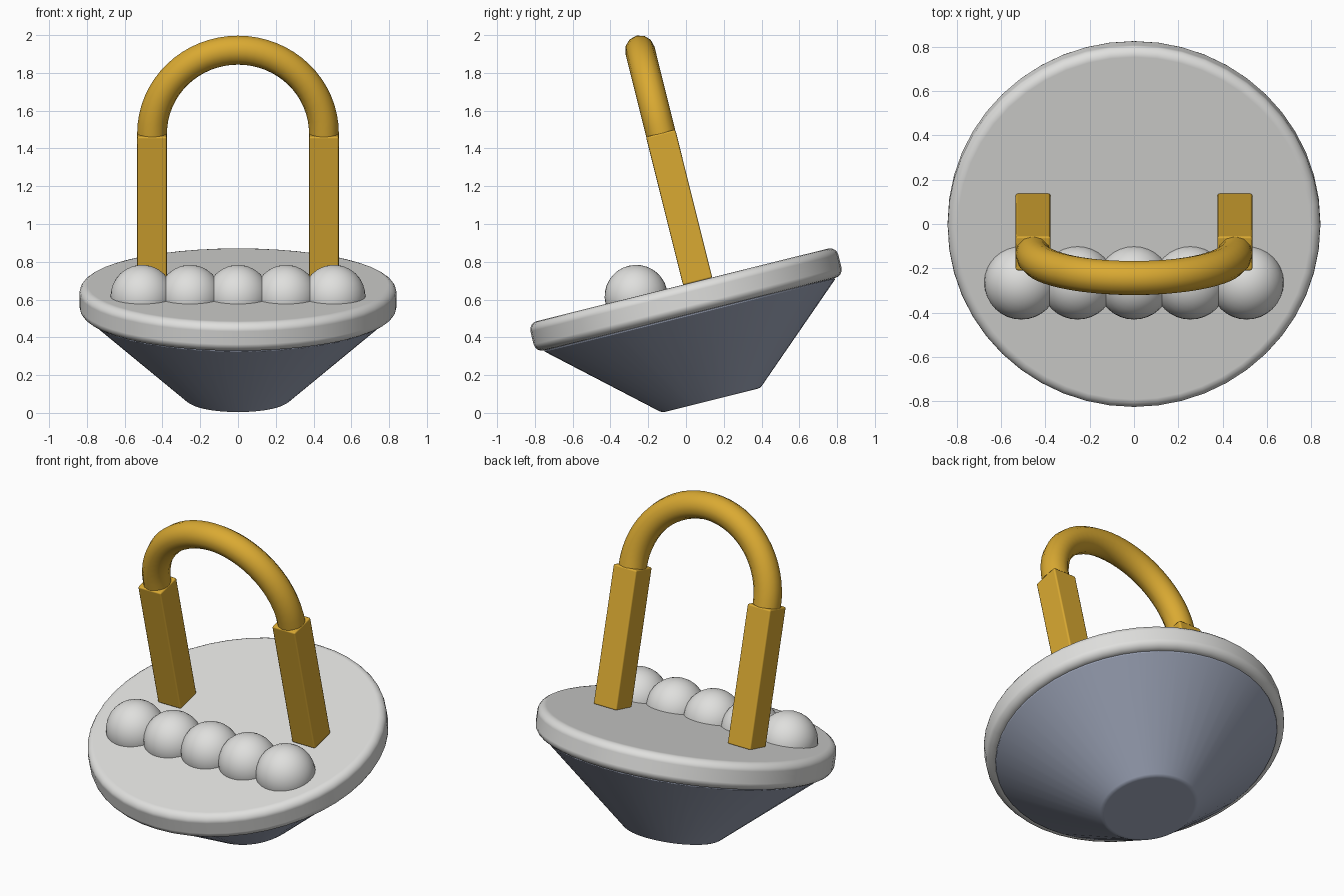
import bpy, bmesh, math
from mathutils import Matrix

if "Cube" in bpy.data.objects:
    bpy.data.objects.remove(bpy.data.objects["Cube"])

# Everything is built upright around the disc centre, then tilted as one
TILT = Matrix.Translation((0, 0, 0.6)) @ Matrix.Rotation(math.radians(14), 4, 'X')


def material(name, rgb):
    m = bpy.data.materials.new(name)
    m.diffuse_color = (*rgb, 1)
    m.use_nodes = True
    m.node_tree.nodes["Principled BSDF"].inputs["Base Color"].default_value = m.diffuse_color
    return m


gold = material("gold", (0.70, 0.40, 0.032))
white = material("off_white", (0.74, 0.74, 0.725))
slate = material("slate_blue", (0.35, 0.39, 0.50))


def finish(name, bm, mat, place, bevel=0, segments=2):
    bmesh.ops.recalc_face_normals(bm, faces=bm.faces)
    mesh = bpy.data.meshes.new(name)
    bm.to_mesh(mesh)
    bm.free()
    mesh.materials.append(mat)
    ob = bpy.data.objects.new(name, mesh)
    bpy.context.collection.objects.link(ob)
    ob.matrix_world = TILT @ Matrix.Translation(place)
    bpy.ops.object.select_all(action='DESELECT')
    ob.select_set(True)
    bpy.context.view_layer.objects.active = ob
    bpy.ops.object.shade_smooth_by_angle(angle=math.radians(40))
    if bevel:
        b = ob.modifiers.new("bevel", 'BEVEL')
        b.width, b.segments = bevel, segments
        b.limit_method, b.angle_limit = 'ANGLE', math.radians(25)
        b.harden_normals = True
    return ob


def cone(name, r1, r2, depth, mat, place, bevel, segments):
    bm = bmesh.new()
    bmesh.ops.create_cone(bm, cap_ends=True, segments=48, radius1=r1,
                          radius2=r2, depth=depth)
    return finish(name, bm, mat, place, bevel, segments)


# Tapered base and round disc on top
cone("base", 0.268, 0.80, 0.47, slate, (0, 0, -0.315), 0.014, 2)
cone("disc", 0.84, 0.84, 0.16, white, (0, 0, 0), 0.045, 4)

# Row of half-sunk balls
for i in range(5):
    bm = bmesh.new()
    bmesh.ops.create_uvsphere(bm, u_segments=32, v_segments=16, radius=0.167)
    finish(f"ball_{i + 1}", bm, white, ((i - 2) * 0.254, -0.252, 0.08))

# Two square posts
for side, sx in (("left", -1), ("right", 1)):
    bm = bmesh.new()
    bmesh.ops.create_cube(bm, size=1)
    bmesh.ops.scale(bm, vec=(0.157, 0.16, 0.81), verts=bm.verts)
    finish(f"{side}_post", bm, gold, (sx * 0.455, 0.083, 0.482), 0.01, 2)

# Half-ring arch joining the posts
bm = bmesh.new()
SIDES, STEPS = 12, 32
rings = []
for s in range(STEPS + 1):
    a = math.pi * s / STEPS
    ring = []
    for k in range(SIDES):
        t = 2 * math.pi * k / SIDES
        r = 0.455 + 0.079 * math.cos(t)
        ring.append(bm.verts.new((r * math.cos(a), 0.079 * math.sin(t), r * math.sin(a))))
    rings.append(ring)
for a, b in zip(rings, rings[1:]):
    for k in range(SIDES):
        n = (k + 1) % SIDES
        bm.faces.new((a[k], a[n], b[n], b[k]))
bm.faces.new(rings[0])
bm.faces.new(rings[-1])
finish("handle_arch", bm, gold, (0, 0.083, 0.885))
